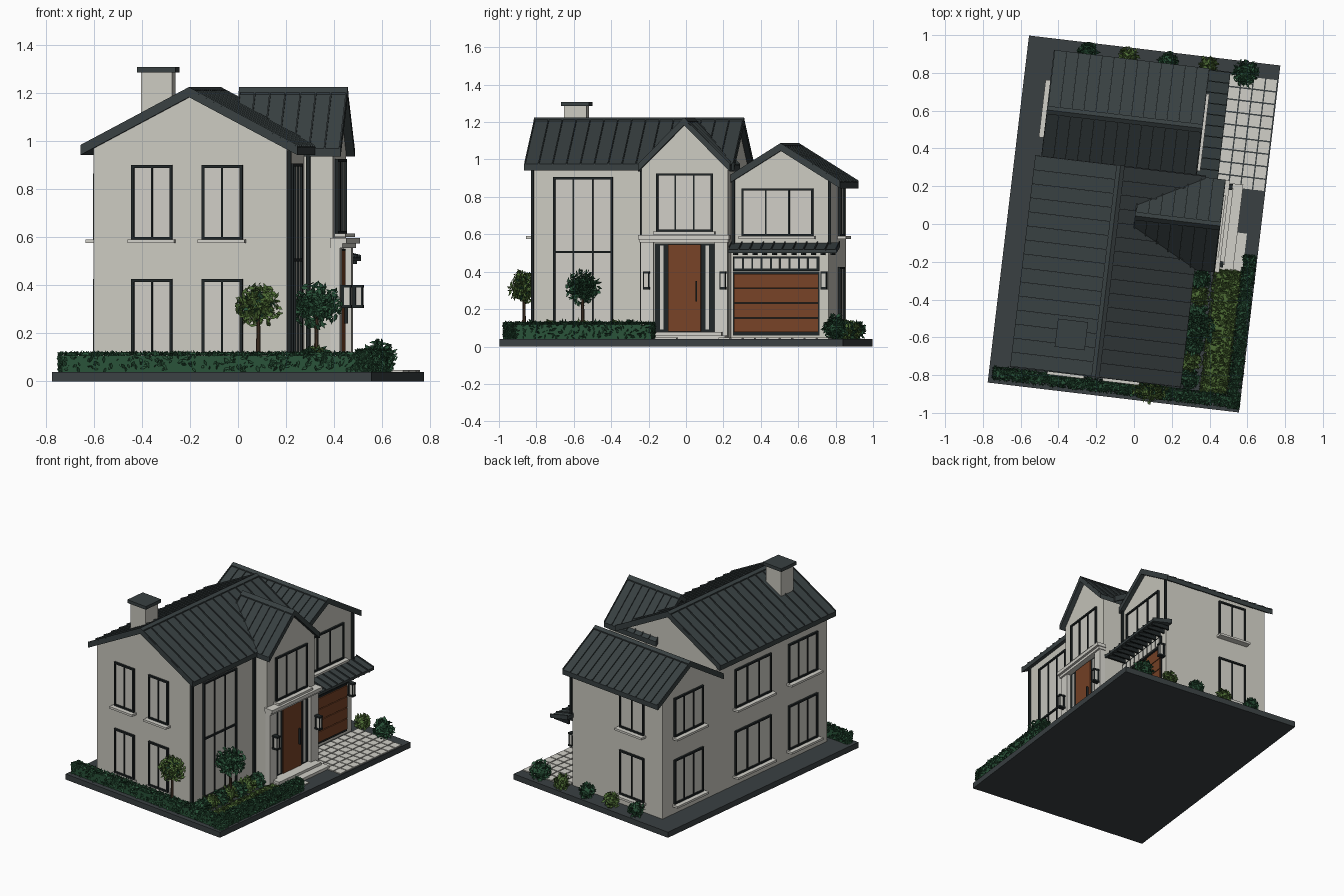
import bpy, bmesh, math, random
from mathutils import Vector, Matrix

if "Cube" in bpy.data.objects:
    bpy.data.objects.remove(bpy.data.objects["Cube"])

random.seed(4)
TURN = math.radians(-6.8)          # whole plot is turned slightly


def material(name, r, g, b):
    m = bpy.data.materials.new(name)
    m.diffuse_color = (r, g, b, 1)
    m.use_nodes = True
    m.node_tree.nodes["Principled BSDF"].inputs["Base Color"].default_value = m.diffuse_color
    return m


WALL = material("wall_render", .60, .59, .53)
GLASS = material("pale_glass", .62, .61, .56)
STONE = material("pale_stone", .64, .63, .58)
ROOF = material("slate_metal", .040, .052, .054)
DARK = material("dark_frame", .014, .019, .020)
BASE = material("plot_grey", .042, .051, .055)
WOOD = material("brown_wood", .185, .056, .020)
HEDGE = material("dark_green", .022, .085, .040)
GREEN = material("leaf_green", .075, .150, .035)
BARK = material("bark", .06, .035, .02)


def finish(name, bm, mat):
    bmesh.ops.recalc_face_normals(bm, faces=bm.faces[:])
    me = bpy.data.meshes.new(name)
    bm.to_mesh(me)
    bm.free()
    me.materials.append(mat)
    ob = bpy.data.objects.new(name, me)
    ob.rotation_euler.z = TURN
    bpy.context.collection.objects.link(ob)
    return ob


def boxes(name, mat, items):
    """One object from boxes given as (x0, x1, y0, y1, z0, z1)."""
    bm = bmesh.new()
    for x0, x1, y0, y1, z0, z1 in items:
        m = Matrix.Translation(((x0+x1)/2, (y0+y1)/2, (z0+z1)/2)) @ Matrix.Diagonal((x1-x0, y1-y0, z1-z0, 1))
        bmesh.ops.create_cube(bm, size=1, matrix=m)
    return finish(name, bm, mat)


def extrusions(name, mat, axis, items):
    """Profiles (a, z) pushed from lo to hi along the x or y axis."""
    bm = bmesh.new()
    for prof, lo, hi in items:
        def ring(t):
            return [bm.verts.new((t, a, z) if axis == 'x' else (a, t, z)) for a, z in prof]
        p, q = ring(lo), ring(hi)
        bm.faces.new(p)
        bm.faces.new(q[::-1])
        for i in range(len(p)):
            j = (i+1) % len(p)
            bm.faces.new((p[i], p[j], q[j], q[i]))
    return finish(name, bm, mat)


def gable(name, axis, c, half, top, slope, lo, hi, wall, wlo, whi, gap):
    """Gabled wall block, roof sheet, ridge cap and standing seams."""
    def chevron(h, z, t):
        return [(c-h, z-h*slope), (c, z), (c+h, z-h*slope), (c+h, z-h*slope-t), (c, z-t), (c-h, z-h*slope-t)]
    a0, a1 = wall
    zt = top-.02
    extrusions(name+"_walls", WALL, axis,
               [([(a0, .04), (a0, zt-(c-a0)*slope), (c, zt), (a1, zt-(a1-c)*slope), (a1, .04)], wlo, whi)])
    extrusions(name+"_roof", ROOF, axis, [(chevron(half, top, .034), lo, hi)])
    n = round((hi-lo)/gap)
    seams = [(chevron(half, top+.008, .012), s-.003, s+.003)
             for s in (lo+.004+(hi-lo-.008)*i/n for i in range(n+1))]
    seams.append((chevron(.022, top+.008, .012), lo, hi))
    extrusions(name+"_roof_seams", ROOF, axis, seams)


def on_wall(face, p, a0, a1, z0, z1, d0, d1):
    """Box lying on a wall plane p; face is the wall's direction."""
    s = 1 if face[0] == '+' else -1
    lo, hi = sorted((p+s*d0, p+s*d1))
    return (lo, hi, a0, a1, z0, z1) if face[1] == 'x' else (a0, a1, lo, hi, z0, z1)


def window(name, face, p, c, w, z0, z1, panes=2, rows=(), sill=True):
    a0, a1, t = c-w/2, c+w/2, .006
    boxes(name+"_glass", GLASS, [on_wall(face, p, a0, a1, z0, z1, -.003, .004)])
    bars = [on_wall(face, p, a-t, a+t, z0-t, z1+t, 0, .014) for a in (a0, a1)]
    bars += [on_wall(face, p, a0, a1, z-t, z+t, 0, .014) for z in (z0, z1, *rows)]
    bars += [on_wall(face, p, a0+w*i/panes-.004, a0+w*i/panes+.004, z0, z1, 0, .011) for i in range(1, panes)]
    boxes(name+"_frame", DARK, bars)
    if sill:
        boxes(name+"_sill", STONE, [on_wall(face, p, a0-.018, a1+.018, z0-.02, z0-.005, 0, .045)])


def leaves(name, mat, n, point, size=.02):
    """Loose cloud of small leaf diamonds."""
    bm = bmesh.new()
    for _ in range(n):
        o = Vector(point())
        a = Vector([random.gauss(0, 1) for _ in range(3)]).normalized()
        b = a.orthogonal().normalized()
        s = size*random.uniform(.6, 1.1)
        bm.faces.new([bm.verts.new(o+v) for v in (a*s, b*s*.5, -a*s, -b*s*.5)])
    return finish(name, bm, mat)


def ball(c, r, inner=.55):
    def point():
        d = Vector([random.gauss(0, 1) for _ in range(3)]).normalized()*random.uniform(inner, 1)
        return c[0]+d.x*r[0], c[1]+d.y*r[1], c[2]+d.z*r[2]
    return point


def bush(name, mat, x, y, z, r, rz, n=170):
    bm = bmesh.new()
    bmesh.ops.create_icosphere(bm, subdivisions=2, radius=1,
                               matrix=Matrix.Translation((x, y, z)) @ Matrix.Diagonal((r*.7, r*.7, rz*.7, 1)))
    finish(name+"_core", bm, mat)
    leaves(name+"_leaves", mat, n, ball((x, y, z), (r, r, rz)))


def hedge(name, mat, x0, x1, y0, y1, z1, n, size=.015):
    boxes(name+"_core", mat, [(x0+.008, x1-.008, y0+.008, y1-.008, .04, z1-.008)])

    def point():
        p = [random.uniform(x0, x1), random.uniform(y0, y1), random.uniform(.045, z1)]
        k = random.choice((0, 1, 2, 2))
        p[k] = z1 if k == 2 else random.choice(((x0, x1), (y0, y1))[k])
        return p
    leaves(name+"_leaves", mat, n, point, size)


# Plot
boxes("plot_base", BASE, [(-.67, .67, -.925, .925, 0, .04)])

# House volumes with roofs
gable("main", 'y', -.107, .455, 1.217, .53, -.83, .30, (-.51, .30), -.80, .27, .075)
gable("entry", 'x', .043, .247, 1.217, 1.0, 0, .455, (-.189, .275), .10, .42, .065)
gable("garage", 'x', .545, .32, 1.08, .625, -.53, .30, (.25, .80), -.51, .27, .065)

# Chimney
boxes("chimney", WALL, [(-.325, -.195, -.68, -.56, 1.0, 1.29)])
boxes("chimney_cap", ROOF, [(-.34, -.18, -.695, -.545, 1.285, 1.308)])

# Windows
for z0, z1, lvl in ((.115, .42, "lower"), (.595, .895, "upper")):
    for i, c in enumerate((-.265, .03)):
        window(f"end_window_{lvl}_{i}", '-y', -.80, c, .16, z0, z1, 2)
    for i, (c, w) in enumerate(((.55, .27), (-.075, .34), (-.56, .27))):
        window(f"back_window_{lvl}_{i}", '-x', -.51, c, w, z0, min(z1, .86), 3)
    window(f"garage_side_window_{lvl}", '+y', .80, -.25, .20, z0, min(z1, .85), 2)
window("tall_front_window", '+x', .30, -.518, .31, .09, .90, 3, (.505,), False)
window("entry_upper_window", '+x', .42, .043, .295, .62, .92, 3)
window("garage_upper_window", '+x', .27, .525, .375, .595, .84, 3)

# Front door, side lights and stone surround
boxes("door_surround", DARK, [(.419, .426, -.117, .203, .075, .55)])
boxes("front_door", WOOD, [(.42, .434, -.045, .131, .08, .545)])
boxes("side_lights", GLASS, [(.42, .430, a, a+.018, .09, .54) for a in (-.088, .156)])
boxes("door_handle", DARK, [(.432, .448, .104, .112, .24, .35)])
boxes("entry_pilasters", STONE, [(.41, .45, -.191, -.122, .04, .56), (.41, .45, .208, .277, .04, .56)])
boxes("entry_cornice", STONE, [(.41, .462, -.196, .282, .555, .575), (.41, .478, -.202, .288, .573, .597)])
boxes("entry_steps", STONE, [(.42, .50, -.16, .25, .04, .078), (.42, .55, -.185, .275, .04, .06),
                             (.55, .60, -.185, .02, .04, .047)])

# Garage door, transom and canopy
boxes("garage_door_frame", DARK, [(.265, .276, .285, .752, .06, .40)])
boxes("garage_door", WOOD, [(.27, .284, .293, .744, .077+i*.079, .151+i*.079) for i in range(4)])
boxes("transom_frame", DARK, [(.265, .279, .285, .752, .405, .482)])
boxes("transom_panes", GLASS, [(.27, .283, .295+i*.0502, .335+i*.0502, .417, .470) for i in range(9)])
extrusions("garage_canopy", ROOF, 'y', [([(.26, .555), (.412, .518), (.412, .500), (.26, .530)], .272, .86)])
extrusions("garage_canopy_seams", ROOF, 'y', [([(.26, .563), (.414, .526), (.414, .512), (.26, .545)], s, s+.006)
                                              for s in (.272+.0582*i for i in range(11))])
boxes("canopy_rafters", DARK, [(.27, .40, .30+.0525*i, .312+.0525*i, .488, .515) for i in range(11)])

# Wall lamps
for i, (x, y) in enumerate(((.45, -.157), (.45, .255), (.27, .778))):
    boxes(f"lamp_{i}_frame", DARK, [(x, x+.045, y-.016, y+.016, z, z+.012) for z in (.305, .39)]
          + [(x, x+.01, y-.012, y+.012, .31, .395)]
          + [(x+dx, x+dx+.005, y+dy, y+dy+.005, .31, .395) for dx in (.01, .038) for dy in (-.016, .011)])
    boxes(f"lamp_{i}_light", GLASS, [(x+.012, x+.038, y-.011, y+.011, .315, .39)])

# Downpipes
boxes("downpipes", DARK, [(x-.008, x+.008, y-.008, y+.008, z0, z1) for x, y, z0, z1 in
                          ((.31, -.79, .04, .96), (.318, -.20, .04, .96), (.28, .288, .54, .92), (.278, .806, .54, .90))])

# Driveway pavers
boxes("driveway_pavers", STONE, [(.285+i*.064, .342+i*.064, .255+j*.0665, .314+j*.0665, .04, .047)
                                 for i in range(6) for j in range(9)])

# Hedges and lawn
hedge("front_hedge", HEDGE, -.64, .66, -.90, -.84, .115, 2200)
hedge("side_hedge", HEDGE, .60, .66, -.90, -.10, .125, 1500)
hedge("lawn", GREEN, .455, .598, -.83, -.19, .062, 1500, .016)

# Garden shrubs along the front wall and the garage side
for i in range(7):
    bush(f"bed_shrub_{i}", (HEDGE, GREEN)[i % 2], .385, -.78+i*.088, .085, .058, .055)
for i in range(4):
    bush(f"side_shrub_{i}", (HEDGE, GREEN)[i % 2], -.35+i*.215, .875, .085, .052, .055)
bush("corner_shrub", HEDGE, .49, .865, .10, .07, .07, 260)

# Small trees
for i, (x, y, r) in enumerate(((.39, -.51, .115), (.187, -.85, .10))):
    bm = bmesh.new()
    bmesh.ops.create_cone(bm, segments=7, radius1=.012, radius2=.007, depth=.24, cap_ends=True,
                          matrix=Matrix.Translation((x, y, .16)))
    finish(f"tree_{i}_trunk", bm, BARK)
    leaves(f"tree_{i}_crown", (HEDGE, GREEN)[i], 420, ball((x, y, .315), (r*.95, r*.8, .095), .3), .021)
    leaves(f"tree_{i}_crown_inner", HEDGE, 180, ball((x, y, .315), (r*.7, r*.6, .07), .1), .021)
